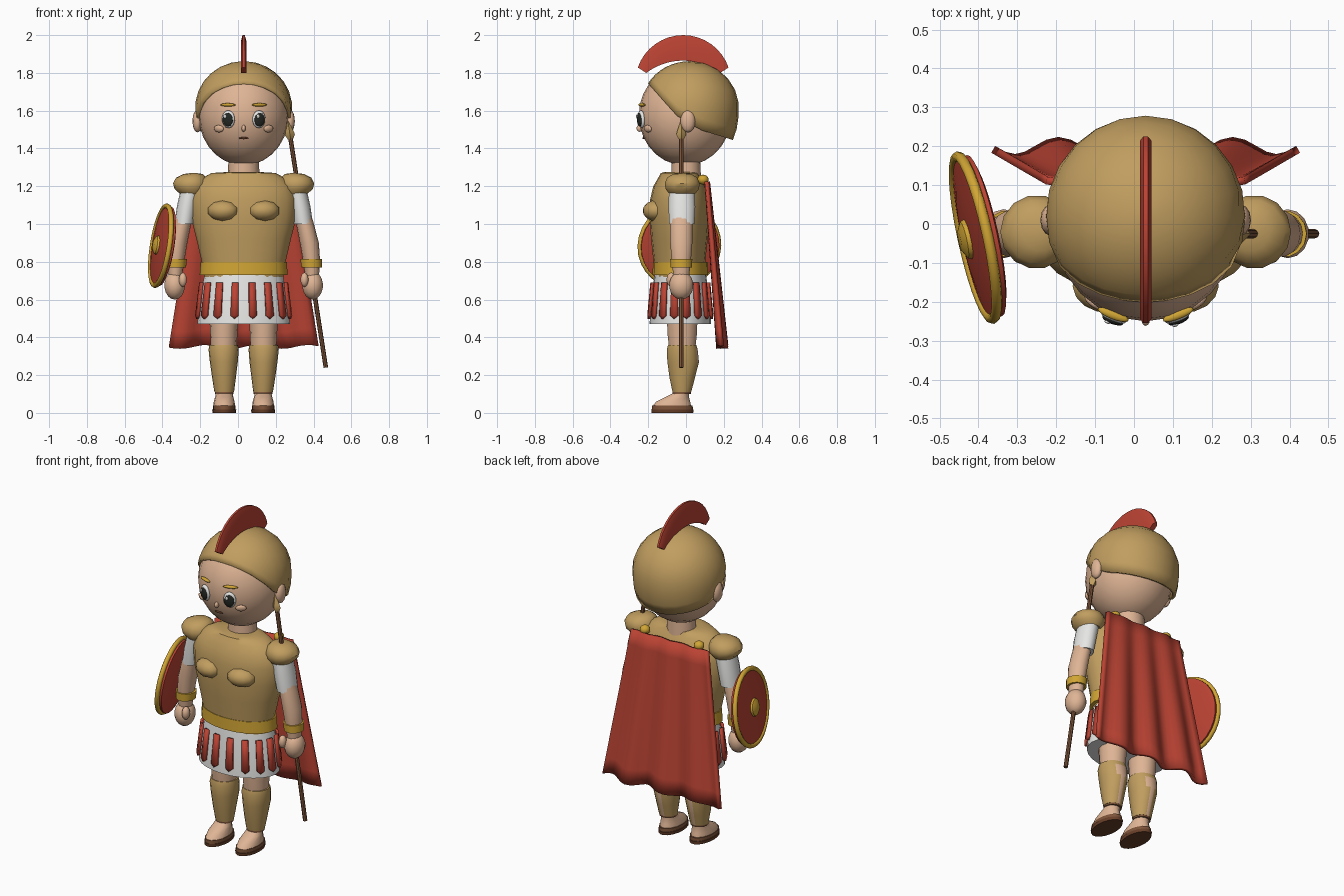
import bpy, bmesh, math
from mathutils import Vector

if "Cube" in bpy.data.objects:
    bpy.data.objects.remove(bpy.data.objects["Cube"])

CX = 0.03  # body centre line


def material(name, rgb):
    m = bpy.data.materials.new(name)
    m.diffuse_color = (*rgb, 1)
    m.use_nodes = True
    m.node_tree.nodes["Principled BSDF"].inputs["Base Color"].default_value = m.diffuse_color
    return m


BRONZE = material("bronze", (0.53, 0.34, 0.115))
SKIN = material("skin", (0.74, 0.46, 0.30))
RED = material("red cloth", (0.50, 0.057, 0.034))
WHITE = material("white cloth", (0.80, 0.80, 0.79))
GOLD = material("gold", (0.64, 0.38, 0.035))
LEATHER = material("leather", (0.14, 0.05, 0.022))
WOOD = material("wood", (0.21, 0.09, 0.042))
DARK = material("eye dark", (0.018, 0.022, 0.018))


def finish(name, bm, mat, loc=(0, 0, 0), rot=None, angle=40, thick=0):
    bmesh.ops.recalc_face_normals(bm, faces=bm.faces)
    me = bpy.data.meshes.new(name)
    bm.to_mesh(me)
    bm.free()
    me.materials.append(mat)
    ob = bpy.data.objects.new(name, me)
    bpy.context.collection.objects.link(ob)
    ob.location = loc
    if rot is not None:
        ob.rotation_mode = 'QUATERNION'
        ob.rotation_quaternion = rot
    if thick:
        mod = ob.modifiers.new("thickness", 'SOLIDIFY')
        mod.thickness, mod.offset = abs(thick), (-1 if thick < 0 else 0)
    bpy.ops.object.select_all(action='DESELECT')
    ob.select_set(True)
    bpy.context.view_layer.objects.active = ob
    bpy.ops.object.shade_smooth_by_angle(angle=math.radians(angle))
    return ob


def skin_rows(bm, rows, closed):
    """Join rows of points with quads."""
    vs = [[bm.verts.new(p) for p in r] for r in rows]
    n = len(vs[0])
    for a, b in zip(vs, vs[1:]):
        for i in range(n if closed else n - 1):
            j = (i + 1) % n
            bm.faces.new((a[i], a[j], b[j], b[i]))
    return vs


def loft(name, rings, mat, n=16, **kw):
    """Capped stack of ellipses: (x, y, z, rx, ry)."""
    bm = bmesh.new()
    rows = [[(x + rx * math.cos(t), y + ry * math.sin(t), z)
             for t in (2 * math.pi * i / n for i in range(n))] for x, y, z, rx, ry in rings]
    vs = skin_rows(bm, rows, True)
    bm.faces.new(vs[0])
    bm.faces.new(vs[-1])
    return finish(name, bm, mat, **kw)


def ball(name, loc, radii, mat, n=16, rot=None):
    bm = bmesh.new()
    bmesh.ops.create_uvsphere(bm, u_segments=n, v_segments=max(6, n // 2 + 2), radius=1)
    bmesh.ops.scale(bm, vec=radii, verts=bm.verts)
    return finish(name, bm, mat, loc, rot, 60)


def facing(v):
    return Vector(v).to_track_quat('Z', 'Y')


# Head and neck
HC, HR = Vector((CX, -0.005, 1.575)), Vector((0.238, 0.245, 0.265))
ball("head", HC, HR, SKIN, 24)
loft("neck", [(CX, 0, 1.22, .085, .08), (CX, 0, 1.36, .08, .075)], SKIN)


def face_point(dx, z, lift=0.0):
    """Point on the front of the head and its outward normal."""
    dz = z - HC.z
    y = -HR.y * math.sqrt(1 - (dx / HR.x) ** 2 - (dz / HR.z) ** 2)
    nrm = Vector((dx / HR.x ** 2, y / HR.y ** 2, dz / HR.z ** 2)).normalized()
    return HC + Vector((dx, y, dz)) + nrm * lift, nrm


def feature(name, dx, z, radii, mat, lift=0.0):
    p, nrm = face_point(dx, z, lift)
    ball(name, p, radii, mat, 14, facing(nrm))


for s, side in ((-1, "left"), (1, "right")):
    feature(side + "_eye_white", s * .08, 1.555, (.036, .048, .016), WHITE, .002)
    feature(side + "_iris", s * .08, 1.553, (.029, .037, .01), DARK, .013)
    feature(side + "_eye_glint", s * .08 - .01, 1.57, (.008, .01, .004), WHITE, .022)
    feature(side + "_brow", s * .082, 1.63, (.043, .009, .012), GOLD, .004)
    feature(side + "_cheek", s * .13, 1.505, (.03, .02, .012), SKIN, .003)
    ball(side + "_ear", (CX + s * .245, .01, 1.545), (.026, .04, .06), SKIN, 12)
feature("nose", 0, 1.507, (.011, .018, .016), SKIN, .004)
feature("mouth", 0, 1.455, (.026, .006, .006), LEATHER, .001)

# Helmet: open dome whose rim drops from brow to nape
RIM = [(-.3, 1.78), (-.2, 1.745), (-.05, 1.575), (.07, 1.50), (.3, 1.43)]


def rim_height(y):
    for (y0, z0), (y1, z1) in zip(RIM, RIM[1:]):
        if y <= y1:
            return z0 + (z1 - z0) * (y - y0) / (y1 - y0)
    return RIM[-1][1]


def dome(az, th):
    f = math.sin(th) if th < math.pi / 2 else math.sin(th) ** .4
    return Vector((CX + .257 * f * math.sin(az), .02 - .26 * f * math.cos(az), 1.615 + .247 * math.cos(th)))


bm = bmesh.new()
columns = []
for i in range(24):
    az = 2 * math.pi * i / 24
    th = 0.3
    while th < 2.9 and dome(az, th).z > rim_height(dome(az, th).y):
        th += .005
    columns.append([dome(az, .02 + (th - .02) * k / 8) for k in range(9)])
rows = list(zip(*columns))
bm.faces.new(skin_rows(bm, rows, True)[0])
finish("helmet", bm, BRONZE, thick=-.018)

# Crest: crescent with a narrow tapered section
bm = bmesh.new()
rows = []
for k in range(17):
    t = -1 + k / 8
    a, b = math.radians(37) * t, math.radians(71) * t
    yi, zi = .325 * math.sin(a) - .015, 1.54 + .325 * math.cos(a)
    yo, zo = .254 * math.sin(b) - .015, 1.746 + .254 * math.cos(b)
    ym, zm = yi + (yo - yi) * .75, zi + (zo - zi) * .75
    rows.append([(CX - .015, yi, zi), (CX + .015, yi, zi), (CX + .015, ym, zm),
                 (CX + .006, yo, zo), (CX - .006, yo, zo), (CX - .015, ym, zm)])
vs = skin_rows(bm, rows, True)
bm.faces.new(vs[0])
bm.faces.new(vs[-1])
finish("crest", bm, RED)

# Cuirass, chest plates and belt
loft("cuirass", [(CX, -.035, z, rx, ry) for z, rx, ry in (
    (.72, .21, .13), (.80, .222, .137), (.92, .25, .15), (1.03, .278, .158), (1.13, .282, .155),
    (1.20, .262, .138), (1.245, .215, .112), (1.27, .17, .098), (1.275, .09, .08))], BRONZE, 20)
loft("belt", [(CX, -.03, .73, .233, .147), (CX, -.03, .80, .228, .145)], GOLD, 20)
for s in (-1, 1):
    ball("chest_plate", (CX + s * .11, -.165, 1.07), (.083, .055, .062), BRONZE, 10, facing((s * .25, -1, 0)))
    ball("cape_clasp", (CX + s * .18, .09, 1.235), (.03, .03, .026), GOLD, 10)

# Skirt with hanging strips
loft("skirt", [(CX, -.03, .47, .245, .163), (CX, -.03, .60, .235, .155), (CX, -.03, .74, .205, .135)], WHITE, 24)
for k in range(16):
    a = -math.pi / 2 + (k + .5) * math.pi / 8
    tan = Vector((-.235 * math.sin(a), .155 * math.cos(a), 0)).normalized()
    rows = []
    for z, hw in ((.69, .017), (.60, .019), (.515, .021)):
        g = (.74 - z) / .27
        c = Vector((CX + (.222 + .033 * g) * math.cos(a), -.03 + (.148 + .025 * g) * math.sin(a), z))
        rows.append([c - tan * hw, c + tan * hw])
    bm = bmesh.new()
    vs = skin_rows(bm, rows, False)
    tip = bm.verts.new((rows[2][0] + rows[2][1]) / 2 - Vector((0, 0, .017)))
    bm.faces.new((vs[2][0], vs[2][1], tip))
    finish("skirt_strip", bm, RED, thick=.014)

# Cape: widening sheet with folds that deepen downwards
bm = bmesh.new()
rows = []
for j in range(11):
    v = j / 10
    rows.append([(CX + u * (.255 + .137 * v),
                  .112 + .08 * v + (.005 + .017 * v) * math.cos(u * 3.5 * math.pi),
                  1.225 - .875 * v + .01 * math.sin(u * 9) * v) for u in (-1 + i / 14 for i in range(29))])
skin_rows(bm, rows, False)
finish("cape", bm, RED, thick=.02)

# Arms and legs, mirrored about the centre line
for s, side in ((-1, "left"), (1, "right")):
    def limb(name, rings, mat, n=14):
        return loft(side + "_" + name, [(CX + s * d, y, z, rx, ry) for d, y, z, rx, ry in rings], mat, n)

    limb("shoulder_pad", [(.275, -.02, 1.16, .062, .07), (.278, -.02, 1.185, .088, .09), (.28, -.02, 1.215, .094, .095),
                          (.278, -.02, 1.245, .08, .082), (.268, -.02, 1.265, .05, .05), (.265, -.02, 1.27, .01, .01)], BRONZE)
    limb("sleeve", [(.315, -.022, 1.00, .052, .068), (.30, -.022, 1.09, .054, .073), (.28, -.022, 1.18, .054, .07)], WHITE)
    limb("forearm", [(.362, -.025, .72, .036, .042), (.36, -.025, .80, .045, .052), (.348, -.025, .90, .05, .06),
                     (.325, -.025, 1.0, .047, .06), (.315, -.025, 1.04, .045, .058)], SKIN)
    limb("wrist_band", [(.36, -.025, .77, .055, .058), (.357, -.025, .815, .057, .06)], GOLD)
    ball(side + "_hand", (CX + s * .365, -.025, .675), (.056, .064, .075), SKIN, 14)
    ball(side + "_thumb", (CX + s * .322, -.078, .705), (.022, .025, .038), SKIN, 10)

    limb("thigh", [(.105, -.02, .33, .068, .07), (.105, -.02, .42, .072, .08), (.105, -.02, .56, .08, .085)], SKIN)
    greave = limb("greave", [(.103, -.022, .11, .052, .05), (.104, -.02, .18, .062, .067), (.105, -.015, .27, .074, .085),
                             (.106, -.02, .335, .08, .083), (.106, -.02, .36, .076, .076)], BRONZE, 18)
    greave.data.materials.append(SKIN)
    for f in greave.data.polygons:  # bare calf at the back
        if f.normal.y > .92 and f.center.z < .34:
            f.material_index = 1
    limb("foot", [(.103, -.075, .035, .058, .105), (.103, -.068, .06, .055, .092), (.103, -.045, .085, .048, .062),
                  (.103, -.025, .105, .044, .043), (.103, -.022, .13, .044, .042)], SKIN)
    limb("sandal_sole", [(.103, -.072, 0, .062, .112), (.103, -.072, .018, .064, .114)], LEATHER, 18)
    limb("sandal_edge", [(.103, -.072, .018, .06, .11), (.103, -.072, .038, .06, .109)], WOOD, 18)
    limb("ankle_strap", [(.103, -.023, .10, .05, .05), (.103, -.022, .112, .05, .05)], WOOD)

# Spear held in the right hand
top, foot = Vector((.277, -.025, 1.46)), Vector((.465, -.025, .24))
axis = (top - foot).normalized()
length = (top - foot).length
loft("spear_shaft", [(0, 0, 0, .012, .012), (0, 0, length, .012, .012)], WOOD, 8, loc=foot, rot=facing(axis))
loft("spear_head", [(0, 0, -.01, .015, .015), (0, 0, .012, .026, .026), (0, 0, .03, .022, .022), (0, 0, .09, .002, .002)],
     BRONZE, 4, loc=top, rot=facing(axis))

# Round shield on the left arm
SC, SQ = Vector((-.408, -.035, .885)), facing((-.965, -.21, .15))
loft("shield_face", [(0, 0, -.032, .19, .19), (0, 0, -.025, .212, .212), (0, 0, .004, .21, .21), (0, 0, .014, .14, .14),
                     (0, 0, .02, .05, .05)], RED, 28, loc=SC, rot=SQ)
loft("shield_boss", [(0, 0, .012, .055, .055), (0, 0, .03, .048, .048), (0, 0, .042, .025, .025)],
     GOLD, 14, loc=SC, rot=SQ)
bm = bmesh.new()
rows = [[((.213 + .014 * math.cos(q)) * math.cos(p), (.213 + .014 * math.cos(q)) * math.sin(p), .014 * math.sin(q))
         for q in (math.pi * k / 4 for k in range(8))] for p in (math.pi * i / 14 for i in range(28))]
skin_rows(bm, rows + [rows[0]], True)
bmesh.ops.remove_doubles(bm, verts=bm.verts, dist=1e-5)
finish("shield_rim", bm, GOLD, SC, SQ, 60)
